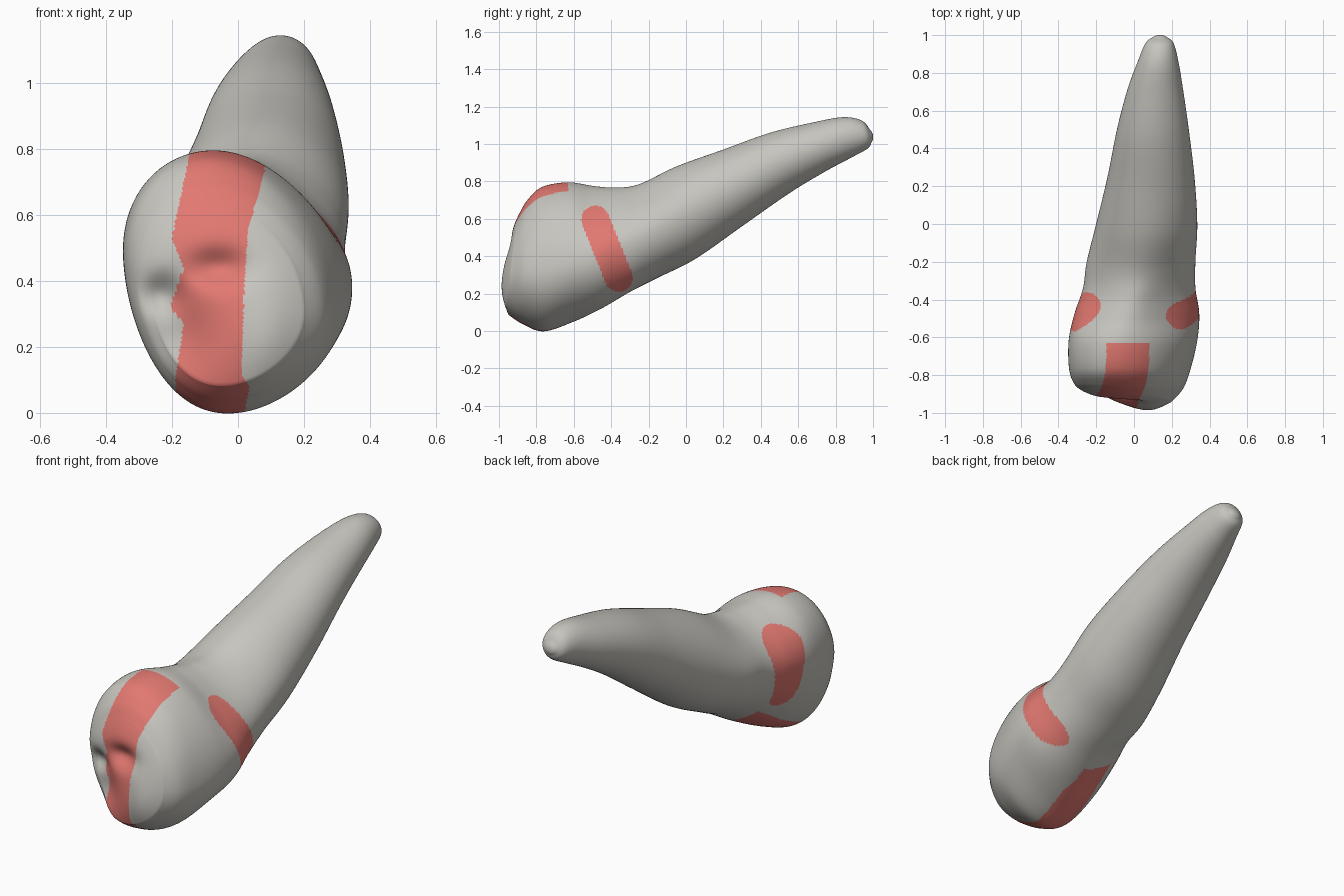
import bpy, bmesh, math
from math import sin, cos, exp, pi

if "Cube" in bpy.data.objects:
    bpy.data.objects.remove(bpy.data.objects["Cube"])

N = 288      # points around each section
SUB = 16     # steps between key sections

# Key sections: top y, top z, bottom y, bottom z, left x, right x,
#               z skew, y skew, upper pinch, lower shift
KEYS = [
    (-.89, .63, -.94, .085, -.27, .20, -.04, -.02, 0, .06),     # biting edge
    (-.85, .695, -.87, .04, -.315, .26, -.05, -.01, 0, .07),
    (-.77, .765, -.76, .003, -.343, .30, -.06, 0, 0, .075),
    (-.63, .79, -.60, .055, -.345, .335, -.06, 0, .08, .07),
    (-.50, .772, -.45, .125, -.315, .345, -.05, 0, .3, .03),
    (-.38, .765, -.30, .21, -.27, .325, -.03, 0, .35, 0),       # neck
    (-.25, .785, -.15, .285, -.25, .325, -.01, 0, .22, 0),
    (-.05, .88, .05, .385, -.20, .335, 0, 0, .08, 0),
    (.20, .97, .30, .56, -.14, .32, 0, 0, 0, 0),
    (.45, 1.06, .55, .735, -.09, .29, 0, 0, 0, 0),
    (.68, 1.115, .74, .85, -.035, .26, 0, 0, 0, 0),
    (.84, 1.143, .88, .925, .02, .235, 0, 0, 0, 0),
    (.94, 1.125, .97, .975, .06, .21, 0, 0, 0, 0),
    (.985, 1.075, .993, 1.01, .10, .175, 0, 0, 0, 0),           # root tip
]


def catmull(a, b, c, d, t):
    return .5 * (2*b + (c-a)*t + (2*a-5*b+4*c-d)*t*t + (3*b-a-3*c+d)*t**3)


def lerp_table(table, z):
    for (z0, a), (z1, b) in zip(table, table[1:]):
        if z <= z1:
            return a + (b-a) * max(0, (z-z0)/(z1-z0))
    return table[-1][1]


def section(k, s=1.0):
    """Skewed oval; y follows the slanted section plane."""
    ty, tz, by, bz, xl, xr, kz, ky, pinch, shift = k
    pts = []
    for i in range(N):
        c, v = s*cos(2*pi*i/N), s*sin(2*pi*i/N)
        up, low = max(v, 0)**2, min(v, 0)**2
        width = (xr-xl)/2 * (1 - pinch*up - 1.4*shift*low)
        pts.append([(xl+xr)/2 + width*c + kz*.35*v - shift*low,
                    (ty+by)/2 + (ty-by)/2*v + ky*c,
                    (tz+bz)/2 + (tz-bz)/2*v + kz*c])
    return pts


def gauss(x, z, cx, cz, sx, sz):
    return exp(-((x-cx)/sx)**2 - ((z-cz)/sz)**2)


def dent(x, z):
    """Pits and grooves between the cusps of the chewing face."""
    return (.05*gauss(x, z, -.06, .44, .09, .055)
            + .05*gauss(x, z, -.23, .36, .07, .06)
            + .055*gauss(x, z, -.18, .24, .10, .12)
            - .02*gauss(x, z, .09, .22, .09, .16))


# Gather all rings from the chewing face to the root tip
rings = []
for j in range(1, 28):
    s = j/28
    ring = section(KEYS[0], s)
    for p in ring:
        p[1] -= .045*(1 - s**2.6)
    rings.append(ring)
last = len(KEYS) - 1
for i in range(last):
    quad = [KEYS[max(0, min(last, i+o))] for o in (-1, 0, 1, 2)]
    for j in range(SUB):
        rings.append(section([catmull(*q, j/SUB) for q in zip(*quad)]))
for s in (1, .9, .75, .55, .3):
    ring = section(KEYS[-1], s)
    for p in ring:
        p[1] += .012*(1 - s*s)
    rings.append(ring)
for ring in rings:
    for p in ring:
        t = max(0, min(1, (-.78 - p[1]) / .14))
        p[1] += dent(p[0], p[2]) * t*t*(3 - 2*t)

bm = bmesh.new()
loops = [[bm.verts.new(p) for p in r] for r in rings]
for a, b in zip(loops, loops[1:]):
    for i in range(N):
        j = (i+1) % N
        bm.faces.new((a[i], a[j], b[j], b[i]))
bm.faces.new(loops[0])
bm.faces.new(loops[-1])
bmesh.ops.recalc_face_normals(bm, faces=bm.faces)

# Marked zones: band over the crown, and a capsule on each side of the neck
LEFT = [(0, -.18), (.1, -.19), (.27, -.165), (.32, -.205), (.44, -.165),
        (.53, -.2), (.79, -.145)]
RIGHT = [(0, .02), (.08, .035), (.12, .01), (.4, .02), (.55, .03), (.73, .08), (.79, .085)]


def in_capsule(y, z, ay, az, by, bz, ra, rb):
    dy, dz = by-ay, bz-az
    t = max(0, min(1, ((y-ay)*dy + (z-az)*dz) / (dy*dy + dz*dz)))
    return math.hypot(y-ay-t*dy, z-az-t*dz) < ra + (rb-ra)*t


def marked(p):
    x, y, z = p
    if y < (-.63 if z > .42 else -.39) and lerp_table(LEFT, z) < x < lerp_table(RIGHT, z):
        return True
    if x > .1:
        return in_capsule(y, z, -.485, .595, -.36, .285, .075, .075)
    return x < -.08 and in_capsule(y, z, -.465, .605, -.47, .34, .105, .07)


for f in bm.faces:
    f.smooth = True
    f.material_index = int(marked(f.calc_center_median()))

mesh = bpy.data.meshes.new("tooth")
bm.to_mesh(mesh)
bm.free()
for name, col in (("ivory grey", (.57, .56, .52, 1)), ("coral red", (.76, .19, .165, 1))):
    m = bpy.data.materials.new(name)
    m.diffuse_color = col
    m.use_nodes = True
    m.node_tree.nodes["Principled BSDF"].inputs["Base Color"].default_value = m.diffuse_color
    mesh.materials.append(m)
tooth = bpy.data.objects.new("tooth", mesh)
bpy.context.collection.objects.link(tooth)
